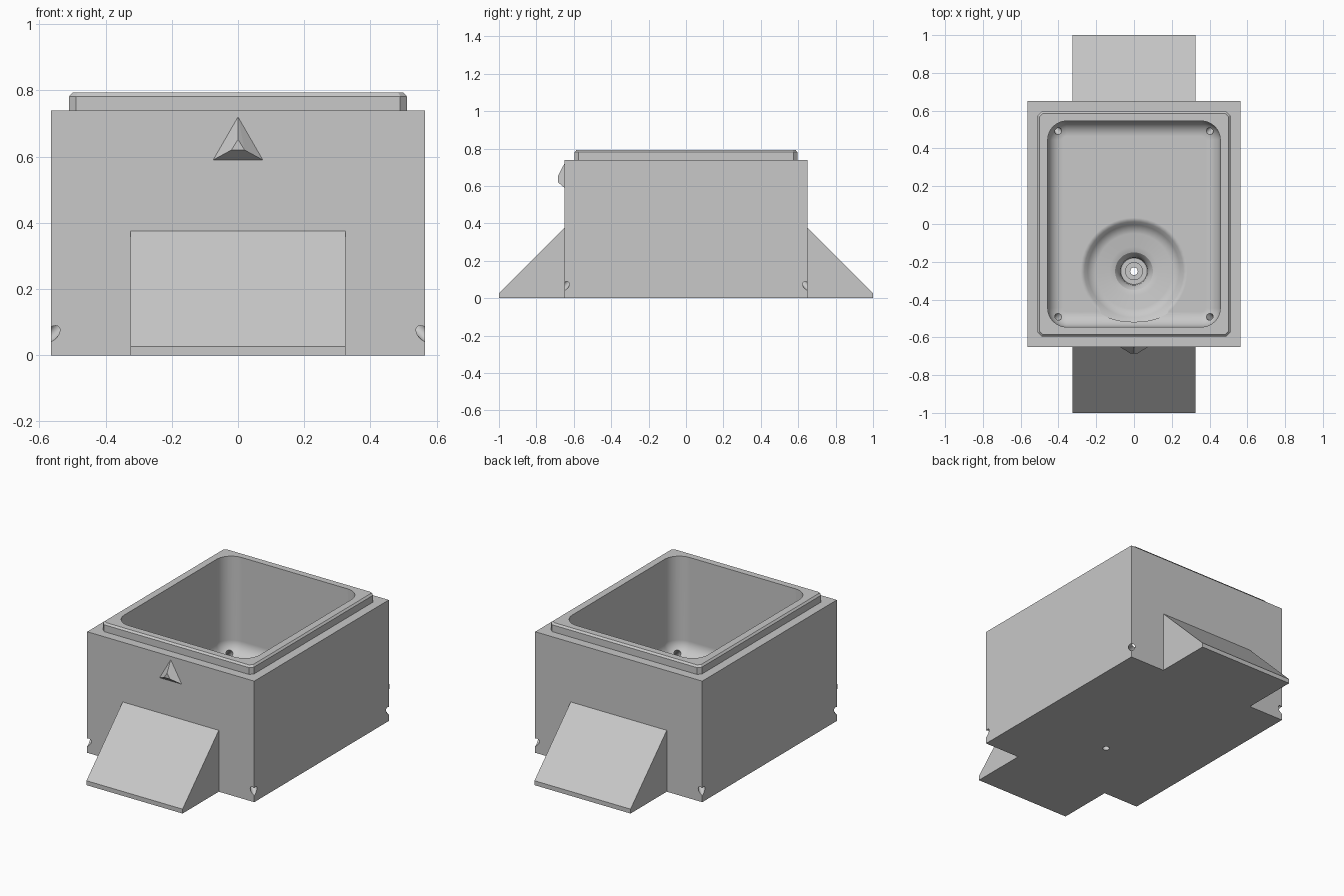
import bpy, bmesh, math
from mathutils import Vector

cube = bpy.data.objects.get("Cube")
if cube:
    bpy.data.objects.remove(cube, do_unlink=True)

# One plain grey for the whole planter
grey = bpy.data.materials.new("light grey")
grey.use_nodes = True
colour = (0.58, 0.58, 0.58, 1)
grey.diffuse_color = colour
grey.node_tree.nodes["Principled BSDF"].inputs["Base Color"].default_value = colour


def finish(name, bm):
    bmesh.ops.remove_doubles(bm, verts=bm.verts, dist=1e-5)
    bmesh.ops.recalc_face_normals(bm, faces=bm.faces)
    mesh = bpy.data.meshes.new(name)
    bm.to_mesh(mesh)
    bm.free()
    mesh.materials.append(grey)
    obj = bpy.data.objects.new(name, mesh)
    bpy.context.collection.objects.link(obj)
    return obj


def stack(name, layers, seg=1, centre=(0, 0)):
    """Closed solid skinned through rounded rectangles (half x, half y, radius, z)."""
    bm = bmesh.new()
    rings = []
    for hx, hy, r, z in layers:
        ring = []
        for q, (sx, sy) in enumerate([(1, 1), (-1, 1), (-1, -1), (1, -1)]):
            for i in range(seg + 1):
                a = (q + i / seg) * math.pi / 2
                ring.append(bm.verts.new((centre[0] + sx * (hx - r) + r * math.cos(a),
                                          centre[1] + sy * (hy - r) + r * math.sin(a), z)))
        rings.append(ring)
    for low, high in zip(rings, rings[1:]):
        for i in range(len(low)):
            j = (i + 1) % len(low)
            bm.faces.new((low[i], low[j], high[j], high[i]))
    bm.faces.new(rings[0][::-1])
    bm.faces.new(rings[-1])
    return finish(name, bm)


def hull(name, points):
    """Convex solid around a few points."""
    bm = bmesh.new()
    for p in points:
        bm.verts.new(p)
    bmesh.ops.convex_hull(bm, input=bm.verts)
    bmesh.ops.dissolve_limit(bm, angle_limit=0.01, verts=bm.verts, edges=bm.edges)
    return finish(name, bm)


def combine(target, tool, operation):
    mod = target.modifiers.new(operation, 'BOOLEAN')
    mod.operation, mod.solver, mod.object = operation, 'EXACT', tool
    bpy.context.view_layer.update()
    graph = bpy.context.evaluated_depsgraph_get()
    mesh = bpy.data.meshes.new_from_object(target.evaluated_get(graph))
    target.modifiers.clear()
    target.data = mesh
    bpy.data.objects.remove(tool, do_unlink=True)


# Box with a raised, chamfered rim
body = hull("planter_body", [(x, y, z) for x in (-.565, .565)
                             for y in (-.65, .65) for z in (0, .74)])
rim = stack("rim", [(.51, .595, .02, .6), (.51, .595, .02, .782), (.5, .585, .016, .793)])
combine(body, rim, 'UNION')

# Rounded cavity with a filleted floor
floor, fillet = .2, .08
layers = []
for i in range(9):
    a = i / 8 * math.pi / 2
    inset = fillet * (1 - math.sin(a))
    layers.append((.457 - inset, .545 - inset, .1 - inset, floor + fillet * (1 - math.cos(a))))
layers.append((.457, .545, .1, .9))
combine(body, stack("cavity", layers, seg=10), 'DIFFERENCE')

# Stepped dish and drain in the floor, off centre towards the front
dish = [(.013, -.1), (.02, -.1), (.02, .04), (.045, .04), (.045, .055), (.07, .055),
        (.074, .085), (.085, .112), (.1, .13), (.13, .14), (.2, .145), (.225, .152),
        (.245, .168), (.262, .188), (.285, .201), (.2, .3)]
combine(body, stack("dish", [(r, r, r, z) for r, z in dish], seg=12, centre=(0, -.25)), 'DIFFERENCE')

# Sloping drain holes out through the four lower corners
for sx in (-1, 1):
    for sy in (-1, 1):
        inner = Vector((sx * .395, sy * .485, .222))
        outer = Vector((sx * .565, sy * .65, .063))
        outer += (outer - inner) * .4
        axis = outer - inner
        bpy.ops.mesh.primitive_cylinder_add(vertices=24, radius=.019, depth=axis.length,
                                            location=(inner + outer) / 2)
        hole = bpy.context.object
        hole.rotation_euler = axis.to_track_quat('Z', 'Y').to_euler()
        hole.data.materials.append(grey)
        combine(body, hole, 'DIFFERENCE')

# Sloping foot at each end
for name, s in (("front_foot", -1), ("back_foot", 1)):
    hull(name, [(x, s * y, z) for x in (-.325, .325)
                for y, z in ((.65, 0), (.65, .375), (1, .027), (1, 0))])

# Blunt triangular marker on the front
hull("front_marker", [(-.075, -.65, .59), (.075, -.65, .59), (0, -.65, .72),
                      (-.02, -.685, .62), (.02, -.685, .62), (0, -.685, .652)])

# Smooth the curved cavity while keeping hard edges
bpy.ops.object.select_all(action='DESELECT')
body.select_set(True)
bpy.context.view_layer.objects.active = body
bpy.ops.object.shade_smooth_by_angle(angle=math.radians(30))
body.modifiers.new("even shading", 'WEIGHTED_NORMAL').keep_sharp = True
